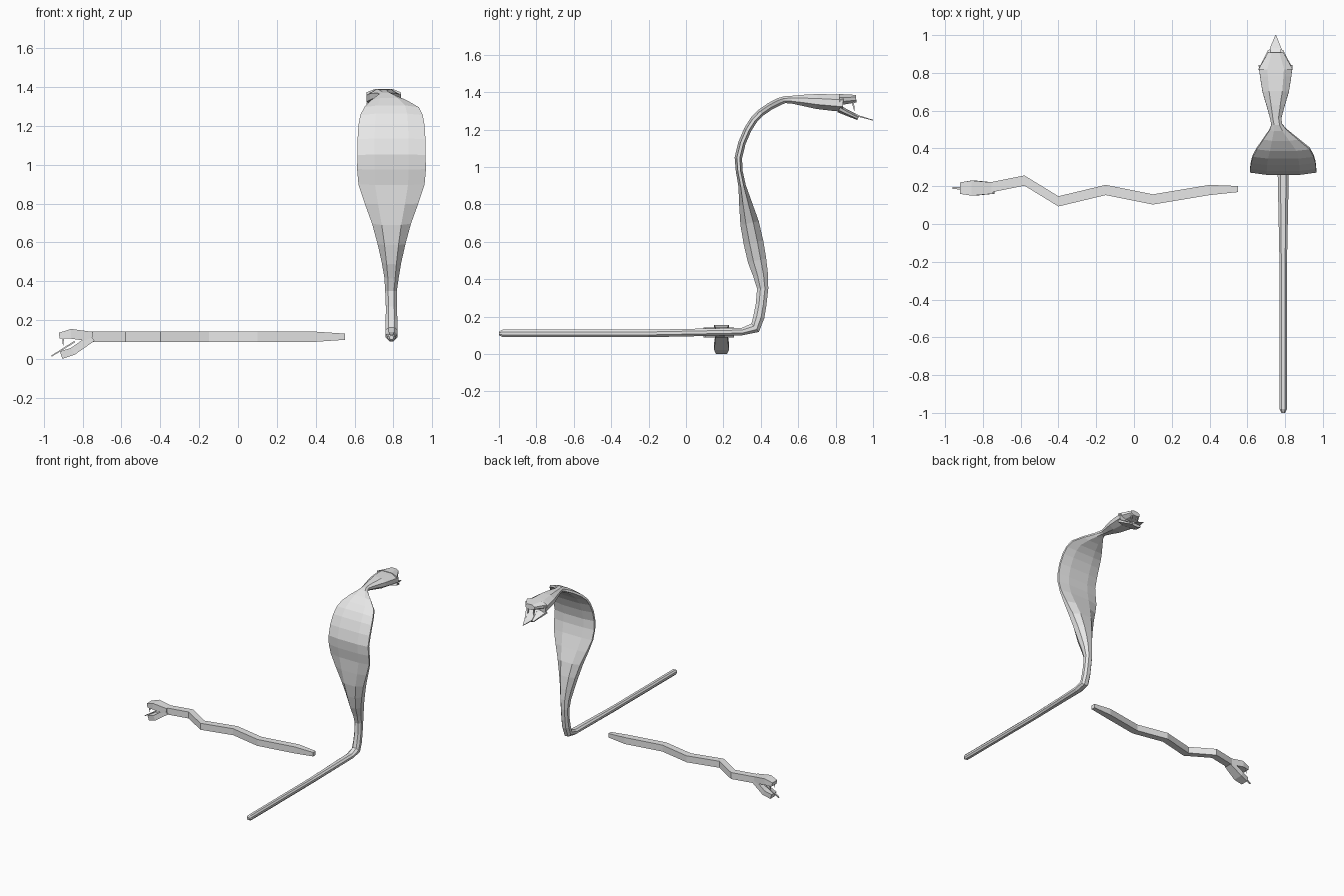
import bpy, bmesh
from mathutils import Vector

cube = bpy.data.objects.get("Cube")
if cube:
    bpy.data.objects.remove(cube, do_unlink=True)

grey = bpy.data.materials.new("plain_grey")
grey.use_nodes = True
grey.diffuse_color = (0.8, 0.8, 0.8, 1)
grey.node_tree.nodes["Principled BSDF"].inputs["Base Color"].default_value = grey.diffuse_color

# Cross-sections: a flattened octagon and a plain box
octagon = [(1, .4), (.5, 1), (-.5, 1), (-1, .4), (-1, -.4), (-.5, -1), (.5, -1), (1, -.4)]
box = [(1, 1), (-1, 1), (-1, -1), (1, -1)]
across_x = Vector((1, 0, 0))
across_y = Vector((0, 1, 0))


def sweep(name, stations, side, profile):
    """Skin a profile along stations of (centre, half width, half thickness)."""
    bm = bmesh.new()
    centres = [Vector(station[0]) for station in stations]
    last = len(centres) - 1
    loops = []
    for i, (centre, width, thickness) in enumerate(stations):
        along = centres[min(i + 1, last)] - centres[max(i - 1, 0)]
        normal = side.cross(along).normalized()
        loops.append([bm.verts.new(centres[i] + side * width * a + normal * thickness * b)
                      for a, b in profile])
    for lower, upper in zip(loops, loops[1:]):
        for i in range(len(profile)):
            bm.faces.new((lower[i - 1], lower[i], upper[i], upper[i - 1]))
    bm.faces.new(loops[0])
    bm.faces.new(loops[-1])
    bmesh.ops.recalc_face_normals(bm, faces=bm.faces)
    mesh = bpy.data.meshes.new(name)
    bm.to_mesh(mesh)
    bm.free()
    mesh.materials.append(grey)
    part = bpy.data.objects.new(name, mesh)
    bpy.context.collection.objects.link(part)


def refine(keys):
    """Add a smoothly interpolated station halfway between each pair of keys."""
    points = [Vector(key) for key in keys]
    padded = [points[0]] + points + [points[-1]]
    refined = []
    for before, start, end, after in zip(padded, padded[1:], padded[2:], padded[3:]):
        refined += [start, (start + end) * .5 + (start + end - before - after) / 16]
    return refined + [points[-1]]


def cobra_station(y, z, width, thickness):
    """Place a station on the cobra, whose head leans over to its right."""
    lean = min(max(y - .4, 0) / .15, 1)
    return (.79 - .04 * lean, y, z), width, thickness


def cobra_part(name, stations, profile):
    sweep(name, [cobra_station(*station) for station in stations], across_x, profile)


def snake_part(name, stations):
    """Sweep a box along the small snake's head, which lies on one line."""
    sweep(name, [((x, .19, z), width, height) for x, z, width, height in stations],
          across_y, box)


# Cobra: straight tail, then the raised body, hood and skull
tail = [(-1, .11, .01, .01), (-.98, .11, .02, .02), (-.2, .11, .02, .02),
        (.3, .12, .03, .02), (.37, .14, .03, .03)]
raised_body = [
    (.39, .2, .03, .03), (.41, .35, .03, .03), (.38, .5, .05, .05), (.34, .7, .1, .05),
    (.3, .9, .17, .02), (.28, 1.05, .175, .02), (.33, 1.2, .17, .02), (.4, 1.29, .14, .02),
    (.5, 1.35, .045, .02), (.56, 1.36, .03, .02), (.7, 1.35, .07, .04), (.84, 1.34, .09, .045)]
cobra_part("cobra_body", tail + refine(raised_body), octagon)

# Cobra mouth
cobra_part("cobra_upper_jaw", [(.82, 1.36, .09, .03), (.91, 1.365, .04, .02)], octagon)
cobra_part("cobra_lower_jaw", [(.82, 1.31, .09, .02), (.92, 1.26, .04, .01)], octagon)
cobra_part("cobra_tongue", [(.83, 1.32, .02, .004), (.93, 1.27, .03, .004),
                            (1, 1.25, .002, .002)], box)

# Small snake: zigzag body with a narrower tail tip
bends = [(.4, .18), (.1, .13), (-.15, .18), (-.4, .12), (-.58, .23), (-.78, .19)]
tip = ((.55, .185, .115), .016, .016)
sweep("snake_body", [tip] + [((x, y, .115), .027, .026) for x, y in bends], across_y, box)

# Small snake mouth
snake_part("snake_upper_jaw", [(-.75, .115, .03, .025), (-.86, .13, .04, .025),
                               (-.92, .12, .03, .015)])
snake_part("snake_lower_jaw", [(-.75, .11, .03, .02), (-.85, .04, .04, .02),
                               (-.91, .02, .03, .02)])
snake_part("snake_tongue", [(-.84, .09, .01, .004), (-.96, .015, .005, .003)])

# Fangs hanging from both upper jaws
for sign in (-1, 1):
    offset = sign * .025
    sweep("cobra_fang", [((.75 + offset, .89, 1.36), .008, .008),
                         ((.75 + offset, .9, 1.3), .001, .001)], across_x, box)
    sweep("snake_fang", [((-.9, .19 + offset, .12), .006, .006),
                         ((-.9, .19 + offset, .07), .001, .001)], across_y, box)
